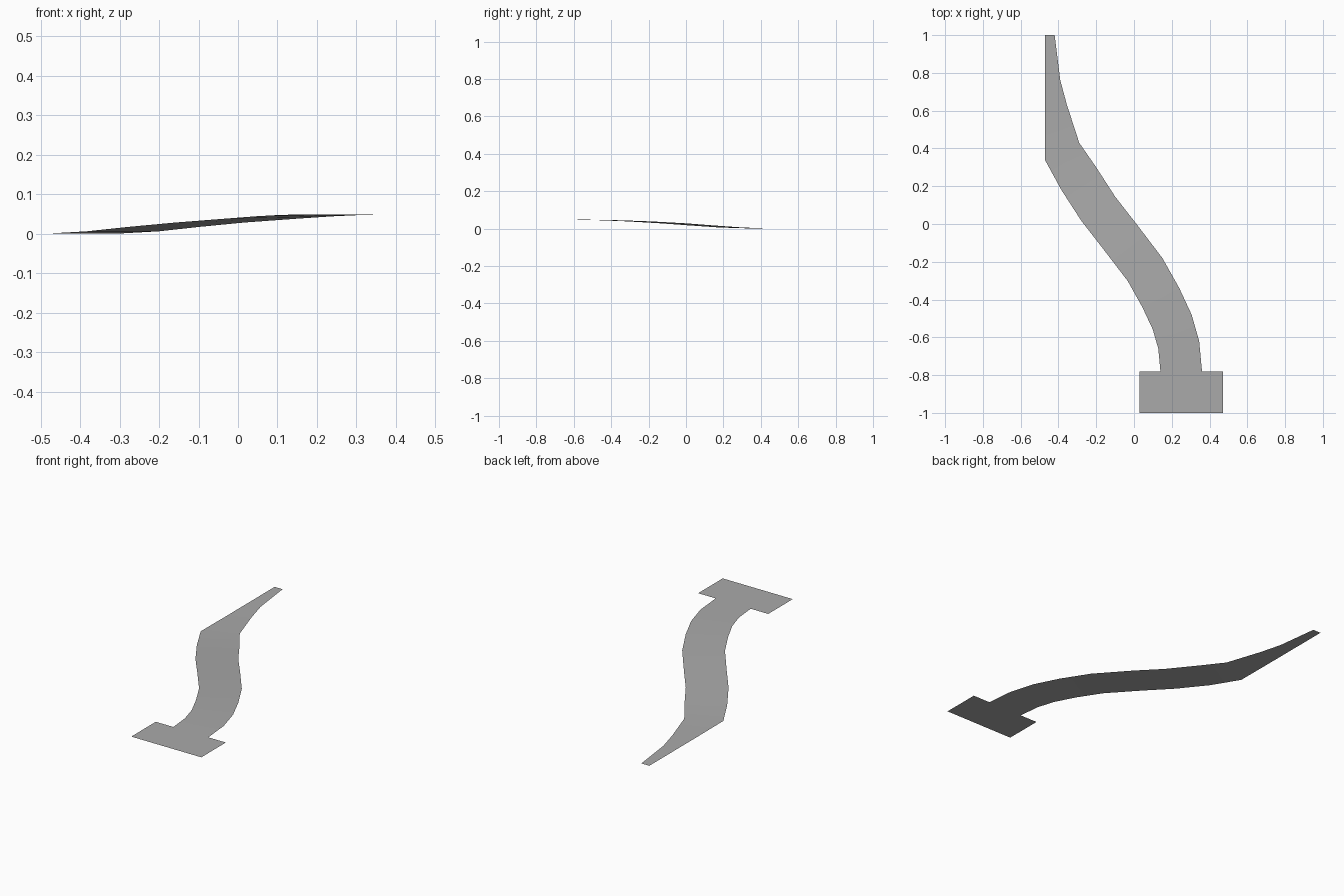
import bpy
from mathutils import Vector

if "Cube" in bpy.data.objects:
    bpy.data.objects.remove(bpy.data.objects["Cube"])

grey = bpy.data.materials.new("road grey")
grey.diffuse_color = (0.40, 0.40, 0.40, 1)
grey.use_nodes = True
grey.node_tree.nodes["Principled BSDF"].inputs["Base Color"].default_value = grey.diffuse_color

WIDTH = 0.22
MERGE_X = -0.47  # straight edge where the ramp merges


def sheet(name, verts, faces):
    me = bpy.data.meshes.new(name)
    me.from_pydata(verts, [], faces)
    me.materials.append(grey)
    me.shade_smooth()
    ob = bpy.data.objects.new(name, me)
    bpy.context.collection.objects.link(ob)
    return ob


# ramp: right-hand edge of the S curve (x, y, height), from plate to merge
edge = [Vector(p) for p in [
    (.36, -.78, .048), (.345, -.62, .048), (.305, -.48, .047), (.24, -.34, .044),
    (.15, -.18, .038), (.013, 0, .028), (-.10, .145, .017), (-.20, .30, .006),
    (-.29, .43, .001), (-.355, .63, 0), (-.39, .76, 0), (-.42, 1, 0)]]

verts = []
for i, p in enumerate(edge):
    # square-on cross-section, cut off at the merge line
    t = edge[min(i + 1, len(edge) - 1)] - edge[max(i - 1, 0)]
    if i in (0, len(edge) - 1):
        t = Vector((0, 1, 0))
    n = Vector((-t.y, t.x, 0)).normalized()
    q = p + n * WIDTH
    q.x = max(q.x, MERGE_X)
    verts += [p, q]
sheet("curved_ramp", verts,
      [(2 * i, 2 * i + 2, 2 * i + 3, 2 * i + 1) for i in range(len(edge) - 1)])

# flat cross road at the top of the ramp
xs = (.03, .14, .36, .47)
sheet("cross_road", [(x, y, .048) for y in (-1, -.78) for x in xs],
      [(i, i + 1, i + 5, i + 4) for i in range(3)])
